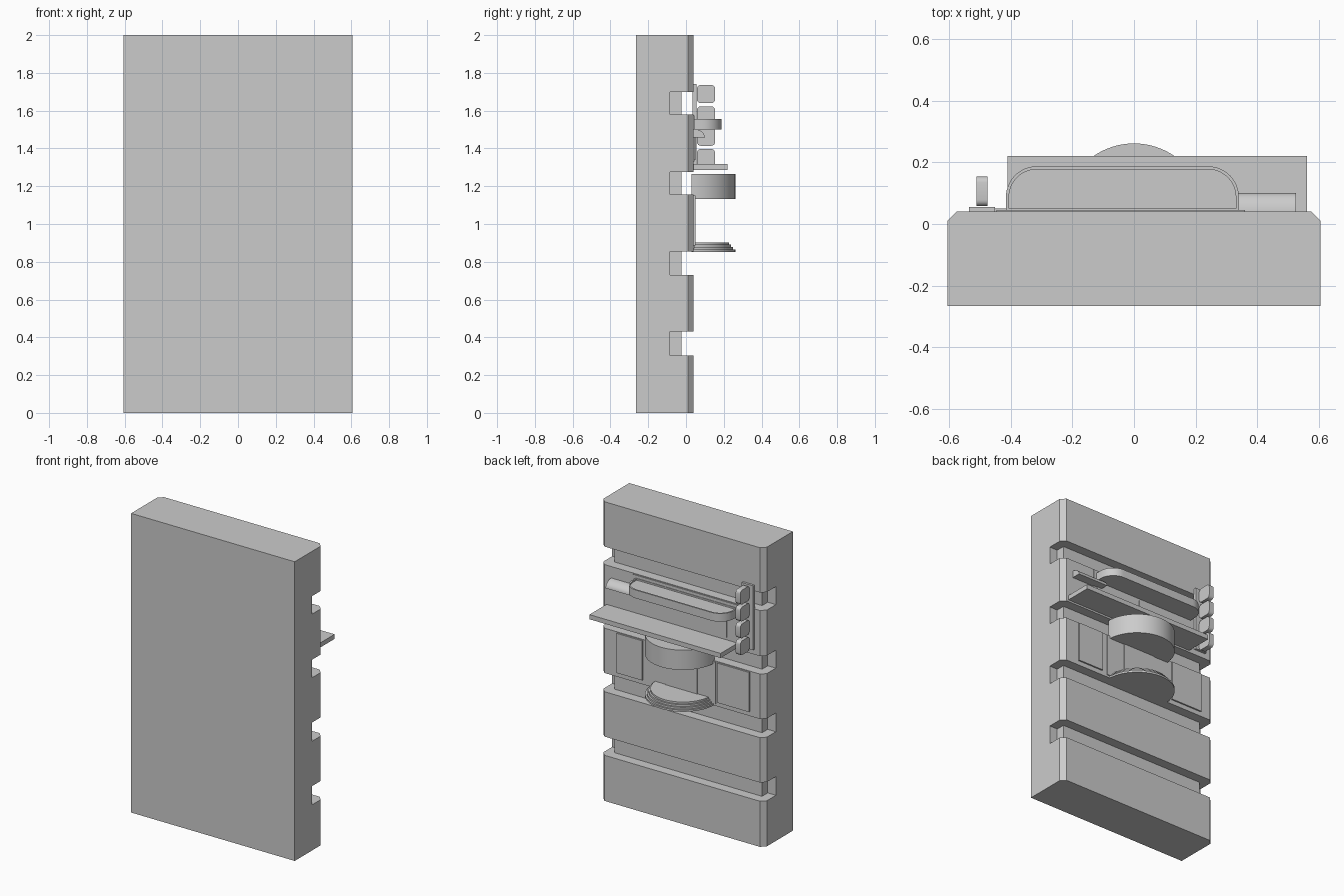
import bpy, bmesh, math
from mathutils import Vector

if "Cube" in bpy.data.objects:
    bpy.data.objects.remove(bpy.data.objects["Cube"])


def prism(name, pts, lo, hi, axis='z'):
    """Extrude a closed profile: (x, y) points along z, or (y, z) points along x."""
    bm = bmesh.new()
    place = (lambda p: (p[0], p[1], lo)) if axis == 'z' else (lambda p: (lo, p[0], p[1]))
    face = bm.faces.new([bm.verts.new(place(p)) for p in pts])
    ext = bmesh.ops.extrude_face_region(bm, geom=[face])
    step = Vector((0, 0, hi - lo)) if axis == 'z' else Vector((hi - lo, 0, 0))
    bmesh.ops.translate(bm, vec=step, verts=[g for g in ext['geom'] if isinstance(g, bmesh.types.BMVert)])
    bmesh.ops.recalc_face_normals(bm, faces=bm.faces)
    mesh = bpy.data.meshes.new(name)
    bm.to_mesh(mesh)
    bm.free()
    obj = bpy.data.objects.new(name, mesh)
    bpy.context.collection.objects.link(obj)
    return obj


def box(name, x0, x1, y0, y1, z0, z1):
    return prism(name, [(x0, y0), (x1, y0), (x1, y1), (x0, y1)], z0, z1)


def arc(cx, cy, rx, ry, a0, a1, n):
    return [(cx + rx * math.cos(math.radians(a0 + (a1 - a0) * i / n)),
             cy + ry * math.sin(math.radians(a0 + (a1 - a0) * i / n))) for i in range(n + 1)]


def smooth(obj):
    bpy.ops.object.select_all(action='DESELECT')
    obj.select_set(True)
    bpy.context.view_layer.objects.active = obj
    bpy.ops.object.shade_smooth_by_angle(angle=math.radians(30))


def cut(obj, cutter):
    cutter.hide_render = True
    mod = obj.modifiers.new('cut', 'BOOLEAN')
    mod.operation = 'DIFFERENCE'
    mod.solver = 'EXACT'
    mod.object = cutter
    bpy.context.view_layer.objects.active = obj
    bpy.ops.object.modifier_apply(modifier=mod.name)
    bpy.data.objects.remove(cutter)


# Main slab with chamfered rear corners
slab = prism('wall_slab', [(-.605, -.265), (.605, -.265), (.605, .01), (.575, .04),
                           (-.575, .04), (-.605, .01)], 0, 2)

# Grooves wrapping the back and both sides
groove = [(-.7, -.085), (-.545, -.085), (-.545, -.025), (.545, -.025),
          (.545, -.085), (.7, -.085), (.7, .2), (-.7, .2)]
for z0, z1 in [(.305, .43), (.73, .855), (1.155, 1.275), (1.58, 1.70)]:
    cut(slab, prism('groove_cutter', groove, z0, z1))

# Row of rounded buttons on a backing strip
box('button_strip', -.535, -.45, .035, .055, 1.31, 1.74)
for i in range(4):
    z = 1.688 - .113 * i
    r, h = .02, .048
    outline = []
    for sy, sz, a in [(1, 1, 0), (-1, 1, 90), (-1, -1, 180), (1, -1, 270)]:
        outline += arc(.106 + sy * (h - r), z + sz * (h - r), r, r, a, a + 90, 4)
    smooth(prism(f'button_{i + 1}', outline, -.51, -.475, 'x'))

# Upper tray with a thin rim, its back plate and the twin panels under it
def tray_outline(x0, x1, y0, y1, r):
    return [(x0, y0), (x1, y0)] + arc(x1 - r, y1 - r, r, r, 0, 90, 12) + \
        arc(x0 + r, y1 - r, r, r, 90, 180, 12)


tray = prism('upper_tray', tray_outline(-.415, .34, .035, .187, .1), 1.5, 1.555)
cut(tray, prism('tray_cutter', tray_outline(-.405, .33, .05, .177, .09), 1.545, 1.6))
smooth(tray)
box('upper_back_plate', -.445, .36, .03, .046, 1.33, 1.575)
for side, x0, x1 in [('left', -.335, -.003), ('right', .003, .335)]:
    box(f'upper_panel_{side}', x0, x1, .035, .05, 1.34, 1.49)

# Quarter-round bar beside the tray
smooth(prism('quarter_round_bar', [(.035, 1.458)] + arc(.035, 1.458, .065, .046, 0, 90, 12),
             .3, .525, 'x'))

# Shelf
box('shelf', -.41, .56, .035, .22, 1.287, 1.318)

# Half-round drum under the shelf
smooth(prism('half_drum', arc(0, .03, .231, .231, 0, 180, 40), 1.133, 1.265))

# Stepped half-round base
for i in range(4):
    r = .231 - .011 * i
    smooth(prism(f'base_step_{i + 1}', arc(0, .03, r, r, 0, 180, 40),
                 .853 + .0125 * i, .853 + .0125 * (i + 1)))

# Thin panels between drum and base
box('centre_panel', -.117, .117, .03, .05, .87, 1.15)
box('centre_back_plate', -.25, .25, .03, .045, .87, 1.15)
for side, x0, x1 in [('left', -.5, -.266), ('right', .29, .48)]:
    box(f'lower_panel_{side}', x0, x1, .03, .05, .885, 1.15)
